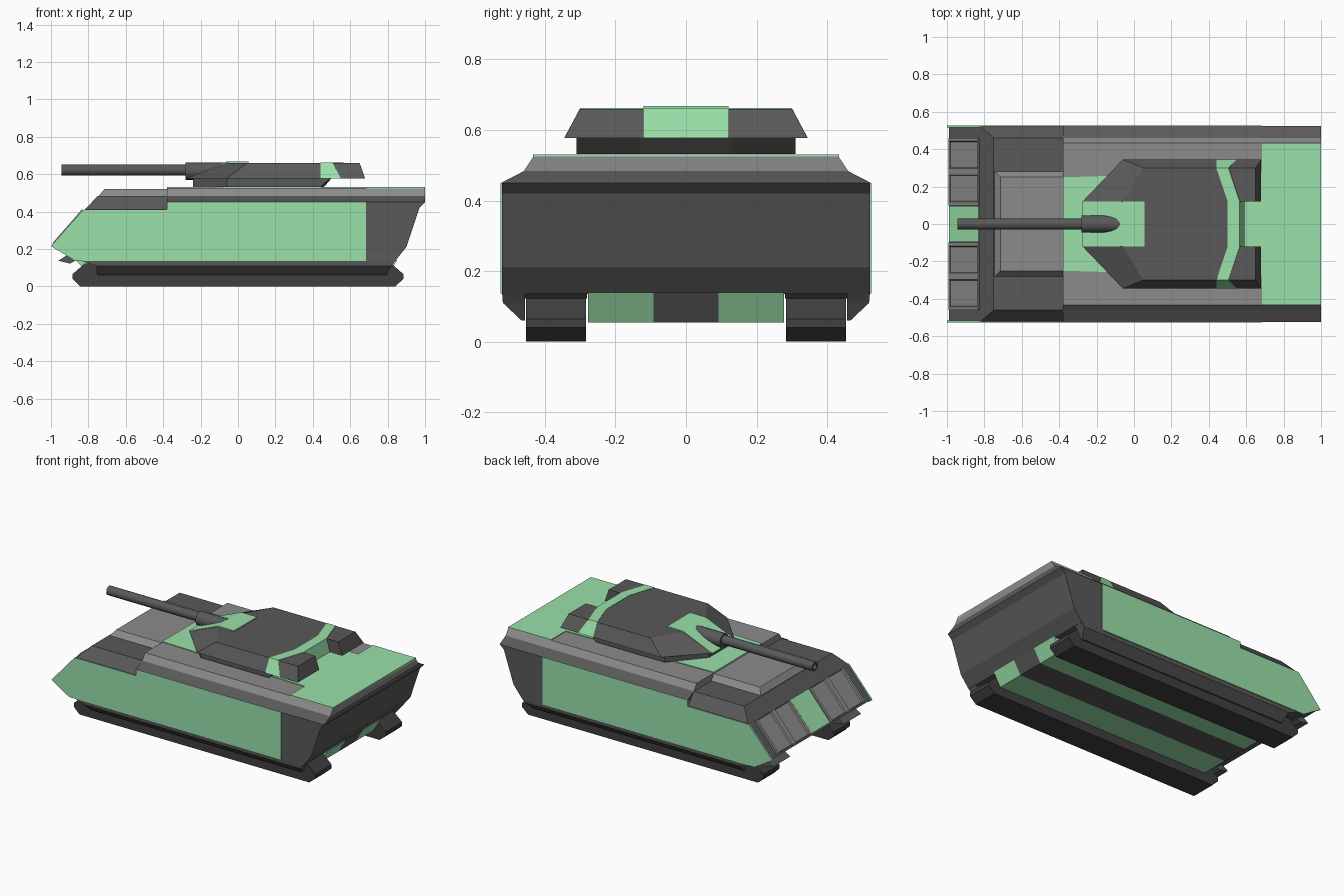
import bpy, bmesh
from math import sin, cos, pi

if "Cube" in bpy.data.objects:
    bpy.data.objects.remove(bpy.data.objects["Cube"])


def material(name, rgb):
    m = bpy.data.materials.new(name)
    m.diffuse_color = (*rgb, 1)
    m.use_nodes = True
    m.node_tree.nodes["Principled BSDF"].inputs["Base Color"].default_value = m.diffuse_color
    return m


GREEN = material("green", (0.32, 0.75, 0.40))
DARK = material("dark_grey", (0.10, 0.10, 0.10))
LIGHT = material("light_grey", (0.26, 0.26, 0.26))
BLACK = material("track_black", (0.05, 0.05, 0.05))


def loft(name, rings, mat, mirror=False):
    """Capped skin through rings that have equal point counts."""
    bm = bmesh.new()
    rows = [[bm.verts.new(p) for p in r] for r in rings]
    n = len(rows[0])
    for a, b in zip(rows, rows[1:]):
        for i in range(n):
            j = (i + 1) % n
            bm.faces.new((a[i], a[j], b[j], b[i]))
    bm.faces.new(rows[0])
    bm.faces.new(rows[-1])
    bmesh.ops.recalc_face_normals(bm, faces=bm.faces)
    me = bpy.data.meshes.new(name)
    bm.to_mesh(me)
    bm.free()
    me.materials.append(mat)
    ob = bpy.data.objects.new(name, me)
    bpy.context.collection.objects.link(ob)
    if mirror:
        mod = ob.modifiers.new("mirror", 'MIRROR')
        mod.use_axis = (False, True, False)
        mod.use_mirror_merge = False
    return ob


def prism(name, xz, y0, y1, mat, mirror=False):
    """Side profile extruded across y."""
    return loft(name, [[(x, y, z) for x, z in xz] for y in (y0, y1)], mat, mirror)


def rect(x0, x1, y0, y1, z):
    return [(x0, y0, z), (x1, y0, z), (x1, y1, z), (x0, y1, z)]


def sym(half, z):
    """Symmetric plan outline from its +y half."""
    return [(x, y, z) for x, y in half] + [(x, -y, z) for x, y in reversed(half)]


def tube(name, prof, z, mat, n=20):
    """Turned shape along x from (x, radius) pairs."""
    rings = [[(x, r * cos(2 * pi * i / n), z + r * sin(2 * pi * i / n))
              for i in range(n)] for x, r in prof]
    ob = loft(name, rings, mat)
    bpy.context.view_layer.objects.active = ob
    bpy.ops.object.select_all(action='DESELECT')
    ob.select_set(True)
    bpy.ops.object.shade_smooth_by_angle()
    return ob


# Hull body
prism("lower_hull", [(-.99, .215), (-.82, .41), (-.38, .41), (-.38, .45), (1, .45),
                     (.97, .42), (.90, .21), (.84, .135), (-.87, .135)],
      -.521, .521, DARK)
loft("front_hull_top", [rect(-.82, -.38, -.521, .521, .41),
                        rect(-.75, -.38, -.46, .46, .483)], DARK)
loft("hull_shoulder", [rect(-.38, 1, -.524, .524, .45),
                       rect(-.38, 1, -.46, .46, .483)], DARK)
loft("deck", [rect(-.38, 1, -.46, .46, .483),
              rect(-.38, 1, -.432, .432, .525)], LIGHT)
loft("front_deck", [rect(-.745, -.38, -.28, .28, .483),
                    rect(-.715, -.38, -.25, .25, .52)], LIGHT)

# Green side plates and deck panels
prism("side_plate", [(-1, .215), (-.83, .408), (-.38, .408), (-.38, .45), (.685, .45),
                     (.685, .136), (-.87, .136)], .515, .526, GREEN, True)
deck_outline = [(-.38, .25), (.685, .28), (.685, .433), (1, .433)]
loft("deck_panel", [sym(deck_outline, .515), sym(deck_outline, .53)], GREEN)


# Panels on the sloping front plate
def slope_rect(m, y0, y1, off):
    out = []
    for t, y in ((.04 + m, y0 + m), (.97 - m, y0 + m), (.97 - m, y1 - m), (.04 + m, y1 - m)):
        out.append((-.99 + .17 * t - .754 * off, y, .215 + .195 * t + .657 * off))
    return out


for i, y0 in enumerate((.10, .28)):
    loft(f"front_grille_{i}", [slope_rect(m, y0, y0 + .18, o) for m, o in
                               ((0, -.005), (0, .012), (.017, .012), (.022, .003))],
         LIGHT, True)
loft("front_stripe", [slope_rect(0, -.095, .095, o) for o in (-.005, .008)], GREEN)

# Belly, skirts, mudflaps, tracks
belly = [(-.87, .14), (-.78, .055), (.80, .055), (.85, .14)]
prism("belly_center", belly, -.092, .092, DARK)
prism("belly_stripe", belly, .092, .278, GREEN, True)
loft("skirt", [rect(-.75, .79, .456, .466, .06), rect(-.76, .82, .456, .519, .11),
               rect(-.84, .84, .456, .521, .137)], DARK, True)
prism("mudflap", [(-.91, .17), (-.96, .137), (-.90, .122), (-.84, .15)],
      .28, .46, DARK, True)
prism("track", [(-.885, .04), (-.845, 0), (.84, 0), (.885, .04), (.885, .065),
                (.82, .122), (-.82, .122), (-.885, .065)], .283, .454, BLACK, True)

# Turret
loft("turret_base", [sym([(-.24, .10), (-.06, .31), (.44, .31), (.46, .13)], .532),
                     sym([(-.24, .10), (-.06, .31), (.495, .31), (.50, .13)], .578)], DARK)
loft("turret_body", [sym([(-.275, .12), (-.06, .345), (.44, .345), (.50, .12)], .578),
                     sym([(-.06, .12), (.05, .30), (.44, .30), (.50, .12)], .66)], DARK)
loft("turret_stripe", [sym([(.50, .12), (.44, .345), (.55, .345), (.59, .12)], .577),
                       sym([(.50, .12), (.44, .30), (.505, .30), (.565, .12)], .662)], GREEN)
loft("turret_bustle", [[(x, y, .577) for x, y in
                        ((.55, .345), (.68, .345), (.68, .12), (.59, .12))],
                       [(x, y, .66) for x, y in
                        ((.505, .30), (.65, .30), (.65, .12), (.565, .12))]], DARK, True)
prism("turret_front_plate", [(-.278, .577), (-.06, .668), (.055, .668), (.055, .65),
                             (-.05, .65), (-.24, .577)], -.12, .12, GREEN)

# Gun
tube("mantlet", [(-.28, .046), (-.05, .046)], .616, DARK)
tube("gun_barrel", [(-.80, .018), (-.945, .018), (-.945, .030), (-.27, .030)], .622, DARK)
